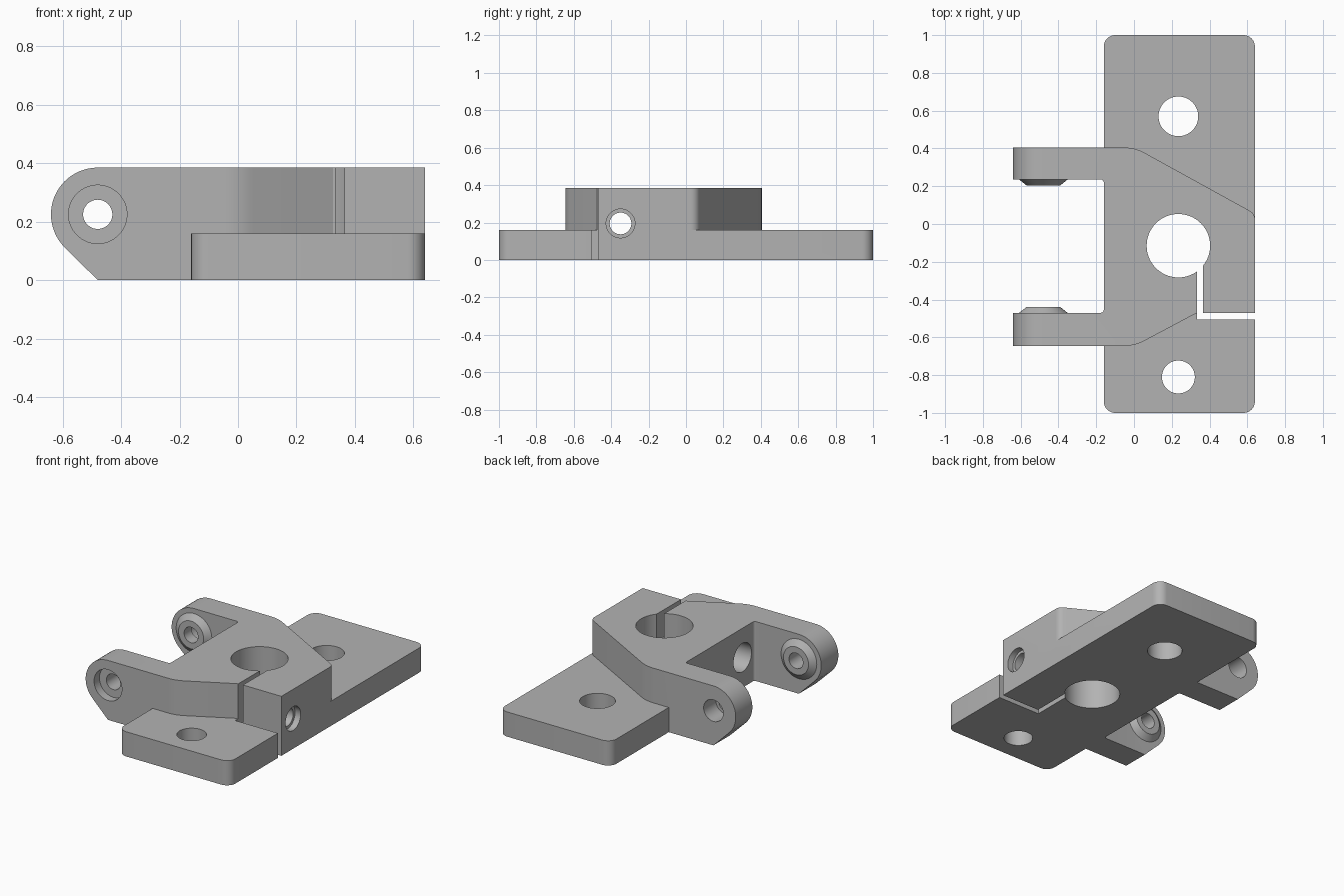
import bpy, bmesh, math
from mathutils import Vector, Matrix

cube = bpy.data.objects.get("Cube")
if cube:
    bpy.data.objects.remove(cube, do_unlink=True)

grey = bpy.data.materials.new("plain grey")
grey.use_nodes = True
COLOUR = (0.45, 0.45, 0.45, 1)
grey.diffuse_color = COLOUR
grey.node_tree.nodes["Principled BSDF"].inputs["Base Color"].default_value = COLOUR

H = 0.385          # full height
PLATE = 0.16       # plate thickness
PIVOT = (-0.48, 0.225)


def finish(name, bm):
    bmesh.ops.recalc_face_normals(bm, faces=bm.faces)
    mesh = bpy.data.meshes.new(name)
    bm.to_mesh(mesh)
    bm.free()
    mesh.materials.append(grey)
    obj = bpy.data.objects.new(name, mesh)
    bpy.context.collection.objects.link(obj)
    return obj


def rounded(corners, steps=8):
    """Outline from (x, y, radius) corners, each replaced by a tangent arc."""
    out = []
    n = len(corners)
    for i, (x, y, r) in enumerate(corners):
        p = Vector((x, y))
        if not r:
            out.append(p)
            continue
        a = (Vector(corners[i - 1][:2]) - p).normalized()
        b = (Vector(corners[(i + 1) % n][:2]) - p).normalized()
        half = a.angle(b) / 2
        centre = p + (a + b).normalized() * (r / math.sin(half))
        start = p + a * (r / math.tan(half)) - centre
        end = p + b * (r / math.tan(half)) - centre
        sweep = start.angle_signed(end)
        for k in range(steps + 1):
            out.append(centre + Matrix.Rotation(-sweep * k / steps, 2) @ start)
    return out


def prism(name, outline, lo, hi, axis="Z"):
    """Extrude an outline along Z, or an (x, z) outline along Y."""
    bm = bmesh.new()
    place = (lambda p, t: (p[0], p[1], t)) if axis == "Z" else (lambda p, t: (p[0], t, p[1]))
    face = bm.faces.new([bm.verts.new(place(p, lo)) for p in outline])
    new = bmesh.ops.extrude_face_region(bm, geom=[face])["geom"]
    verts = [v for v in new if isinstance(v, bmesh.types.BMVert)]
    shift = (0, 0, hi - lo) if axis == "Z" else (0, hi - lo, 0)
    bmesh.ops.translate(bm, verts=verts, vec=shift)
    return finish(name, bm)


def cylinder(name, start, end, r1, r2=None):
    """Round bar or cone between two points."""
    a, b = Vector(start), Vector(end)
    bm = bmesh.new()
    turn = (b - a).to_track_quat("Z", "Y").to_matrix().to_4x4()
    bmesh.ops.create_cone(bm, cap_ends=True, segments=64, radius1=r1,
                          radius2=r1 if r2 is None else r2, depth=(b - a).length,
                          matrix=Matrix.Translation((a + b) / 2) @ turn)
    return finish(name, bm)


def combine(target, tool, operation):
    tool.hide_render = True
    mod = target.modifiers.new(operation, "BOOLEAN")
    mod.operation, mod.object, mod.solver = operation, tool, "EXACT"
    bpy.context.view_layer.objects.active = target
    bpy.ops.object.modifier_apply(modifier=mod.name)
    bpy.data.objects.remove(tool, do_unlink=True)


# Clamp body with two arms, seen from above
bracket = prism("hinge_bracket", rounded([
    (-0.66, 0.405, 0), (0.005, 0.405, 0.22), (0.64, 0.055, 0.05),
    (0.64, -0.475, 0), (0.325, -0.475, 0), (0.005, -0.645, 0.22),
    (-0.66, -0.645, 0), (-0.66, -0.47, 0), (-0.16, -0.47, 0.015),
    (-0.16, 0.235, 0.015), (-0.66, 0.235, 0)]), 0, H)

# Rounded arm ends with a sloping underside
px, pz = PIVOT
angles = [math.radians(90 + 135 * k / 24) for k in range(25)]
side = [(px + 0.16 * math.cos(a), pz + 0.16 * math.sin(a)) for a in angles]
side += [(px, 0), (0.7, 0), (0.7, H)]
combine(bracket, prism("side_profile", side, -1, 1, "Y"), "INTERSECT")

# Mounting plate
plate = prism("mounting_plate", rounded([
    (-0.16, -1, 0.06), (0.64, -1, 0.06), (0.64, 1, 0.06), (-0.16, 1, 0.06)]), 0, PLATE)
combine(bracket, plate, "UNION")

# Tapered bosses on the inner arm faces
for face, out in ((0.235, -1), (-0.47, 1)):
    boss = cylinder("boss", (px, face - out * 0.02, pz), (px, face + out * 0.03, pz), 0.153, 0.09)
    combine(bracket, boss, "UNION")

# Holes: plate screws, clamp bore, pivot pin, clamp screw and their recesses
holes = [
    ((0.235, 0.57, -0.1), (0.235, 0.57, 0.5), 0.105),
    ((0.235, -0.81, -0.1), (0.235, -0.81, 0.5), 0.087),
    ((0.235, -0.115, -0.1), (0.235, -0.115, 0.5), 0.168),
    ((px, -0.8, pz), (px, 0.6, pz), 0.05),
    ((px, -0.8, pz), (px, -0.59, pz), 0.1),
    ((px, 0.28, pz), (px, 0.6, pz), 0.07),
    ((-0.3, -0.35, 0.195), (0.8, -0.35, 0.195), 0.058),
    ((-0.3, -0.35, 0.195), (-0.04, -0.35, 0.195), 0.092),
    ((0.6, -0.35, 0.195), (0.8, -0.35, 0.195), 0.077),
]
for start, end, radius in holes:
    combine(bracket, cylinder("hole", start, end, radius), "DIFFERENCE")

# L-shaped clamp slot
slot = prism("slot", [(0.333, -0.2), (0.333, -0.505), (0.7, -0.505),
                      (0.7, -0.47), (0.365, -0.47), (0.365, -0.2)], -0.1, 0.5)
combine(bracket, slot, "DIFFERENCE")

# Smooth curved walls, keep machined edges crisp
bpy.ops.object.select_all(action="DESELECT")
bracket.select_set(True)
bpy.context.view_layer.objects.active = bracket
bpy.ops.object.shade_smooth_by_angle(angle=math.radians(25))
